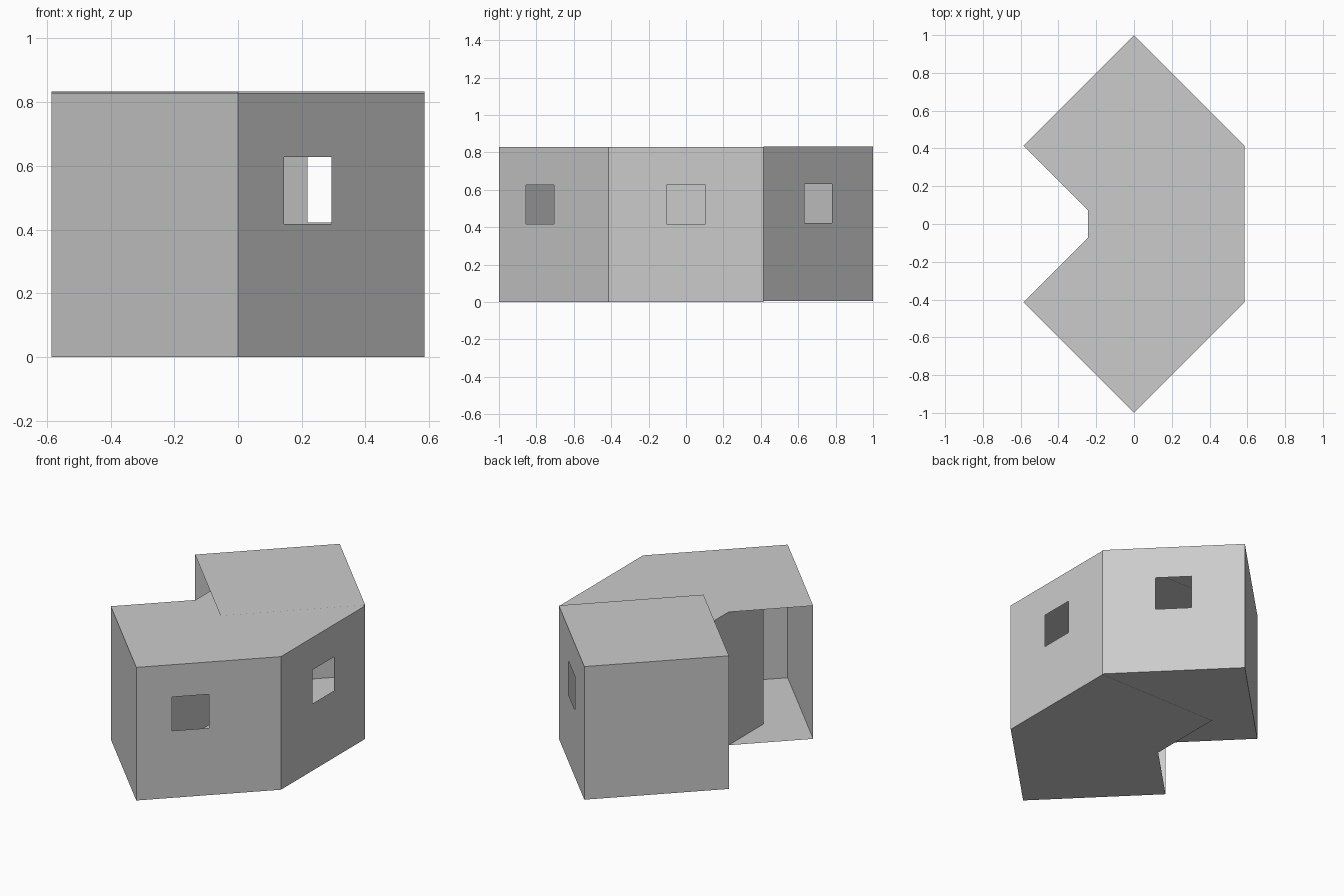
import bpy
import bmesh
import math
from mathutils import Matrix, Vector

if "Cube" in bpy.data.objects:
    bpy.data.objects.remove(bpy.data.objects["Cube"])

SIDE = 0.828       # edge length of each cubic room
H = SIDE / 2
WIN = 0.105        # half size of a window
WIN_Z = 0.522      # window centre height


def rect(bm, spin, u0, u1, z0, z1):
    """Corner vertices of an upright rectangle on the wall facing angle spin."""
    corners = [(u0, z0), (u1, z0), (u1, z1), (u0, z1)]
    return [bm.verts.new(spin @ Vector((H, u, z))) for u, z in corners]


def room(name, centre, angle, solid, window_shift=0.0, lift=0.0):
    """Thin-walled room: window wall at local +X, solid walls at given angles."""
    bm = bmesh.new()

    # Floor and roof
    for z in (0, SIDE):
        pts = [(-H, -H), (H, -H), (H, H), (-H, H)]
        if z == 0:
            pts.reverse()
        bm.faces.new([bm.verts.new((x, y, z)) for x, y in pts])

    # Window wall: a ring of four quads around the opening
    flat = Matrix.Identity(3)
    outer = rect(bm, flat, -H, H, 0, SIDE)
    inner = rect(bm, flat, window_shift - WIN, window_shift + WIN,
                 WIN_Z - WIN, WIN_Z + WIN)
    for i in range(4):
        j = (i + 1) % 4
        bm.faces.new((outer[i], outer[j], inner[j], inner[i]))

    # Solid walls, the remaining sides stay open
    for a in solid:
        bm.faces.new(rect(bm, Matrix.Rotation(math.radians(a), 3, 'Z'), -H, H, 0, SIDE))

    bmesh.ops.remove_doubles(bm, verts=bm.verts, dist=1e-4)
    mesh = bpy.data.meshes.new(name)
    bm.to_mesh(mesh)
    bm.free()
    ob = bpy.data.objects.new(name, mesh)
    ob.location = (centre[0], centre[1], lift)
    ob.rotation_euler.z = math.radians(angle)
    bpy.context.collection.objects.link(ob)
    return ob


# Middle room and the two end rooms turned 45 degrees about the shared corners
corner_x = H * math.sqrt(2)
room("middle_room", (corner_x - H, 0), 0, solid=[180])
room("front_room", (0, -H), -45, solid=[-90], window_shift=-0.104)
room("back_room", (0, H), 45, solid=[90], lift=0.005)
